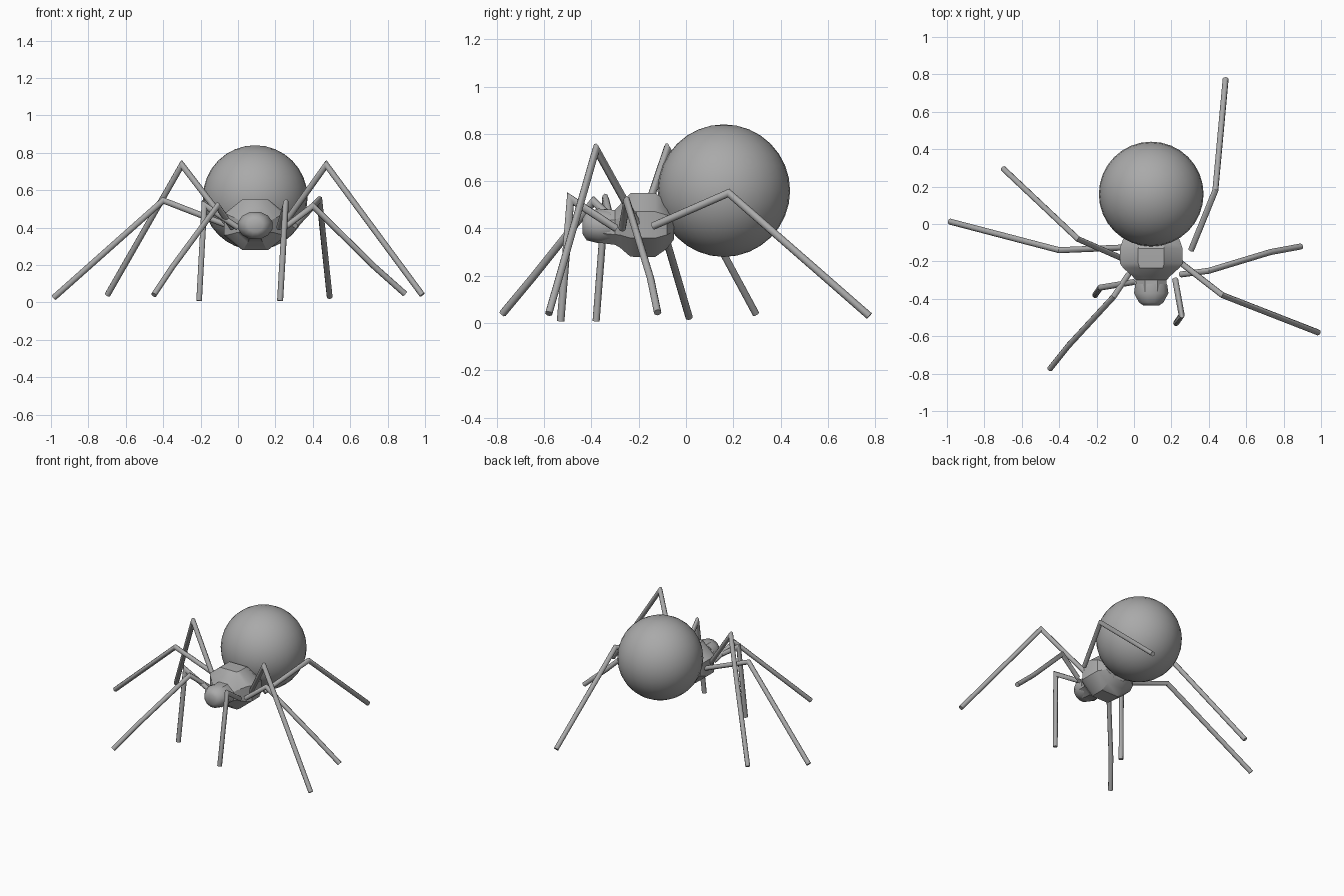
import bpy, bmesh, math
from mathutils import Vector

if "Cube" in bpy.data.objects:
    bpy.data.objects.remove(bpy.data.objects["Cube"])

grey = bpy.data.materials.new("mid grey")
grey.diffuse_color = (0.40, 0.40, 0.40, 1)
grey.use_nodes = True
grey.node_tree.nodes["Principled BSDF"].inputs["Base Color"].default_value = grey.diffuse_color


def finish(name, bm, angle):
    """Turn a bmesh into a named object with smooth-by-angle shading."""
    bmesh.ops.recalc_face_normals(bm, faces=bm.faces)
    mesh = bpy.data.meshes.new(name)
    bm.to_mesh(mesh)
    bm.free()
    mesh.materials.append(grey)
    ob = bpy.data.objects.new(name, mesh)
    bpy.context.collection.objects.link(ob)
    bpy.ops.object.select_all(action='DESELECT')
    ob.select_set(True)
    bpy.context.view_layer.objects.active = ob
    bpy.ops.object.shade_smooth_by_angle(angle=math.radians(angle))
    return ob


def skin(name, rings, angle):
    """Bridge equal-sized rings of points and cap both ends."""
    bm = bmesh.new()
    loops = [[bm.verts.new(p) for p in ring] for ring in rings]
    n = len(loops[0])
    for a, b in zip(loops, loops[1:]):
        for i in range(n):
            j = (i + 1) % n
            bm.faces.new((a[i], a[j], b[j], b[i]))
    bm.faces.new(loops[0])
    bm.faces.new(loops[-1])
    return finish(name, bm, angle)


def leg(name, points, radius=0.016, sides=8):
    """Tube along a bent path, mitred at each joint."""
    pts = [Vector(p) for p in points]
    dirs = [(b - a).normalized() for a, b in zip(pts, pts[1:])]
    u = dirs[0].orthogonal().normalized()
    v = dirs[0].cross(u)
    ring = []
    for i in range(sides):
        t = math.tau * i / sides
        ring.append(pts[0] + radius * (math.cos(t) * u + math.sin(t) * v))
    rings = [ring]
    for k, d in enumerate(dirs):
        end = pts[k + 1]
        normal = (d + dirs[k + 1]).normalized() if k + 1 < len(dirs) else d
        ring = [p + d * ((end - p).dot(normal) / d.dot(normal)) for p in ring]
        rings.append(ring)
    skin(name, rings, 50)


def body_ring(y, half_x, mid_z, half_z, sides=8):
    """Elliptical cross-section with flat top, bottom and sides."""
    grow = 1 / math.cos(math.pi / sides)
    ring = []
    for i in range(sides):
        t = math.tau * (i + 0.5) / sides
        ring.append((0.092 + half_x * grow * math.cos(t), y,
                     mid_z + half_z * grow * math.sin(t)))
    return ring


# Abdomen
bm = bmesh.new()
bmesh.ops.create_uvsphere(bm, u_segments=32, v_segments=16, radius=0.28)
bmesh.ops.translate(bm, verts=bm.verts, vec=(0.092, 0.16, 0.56))
finish("abdomen", bm, 40)

# Thorax, narrowing forward into the neck
skin("thorax", [body_ring(*r) for r in (
    (-0.37, 0.080, 0.410, 0.070), (-0.30, 0.083, 0.405, 0.074),
    (-0.28, 0.100, 0.410, 0.090), (-0.235, 0.150, 0.415, 0.134),
    (-0.21, 0.168, 0.415, 0.135), (-0.13, 0.168, 0.415, 0.135),
    (-0.08, 0.150, 0.415, 0.100), (-0.05, 0.100, 0.415, 0.060))], 30)

# Head
skin("head", [body_ring(*r, 12) for r in (
    (-0.437, 0.040, 0.410, 0.033), (-0.42, 0.065, 0.410, 0.060),
    (-0.37, 0.092, 0.411, 0.073), (-0.32, 0.085, 0.410, 0.070))], 50)

# Legs: hip, knee, (ankle), foot
leg("left_front_leg", [(-0.03, -0.27, 0.40), (-0.11, -0.39, 0.515),
                       (-0.35, -0.65, 0.19), (-0.45, -0.775, 0.04)])
leg("left_second_leg", [(0.00, -0.31, 0.40), (-0.18, -0.34, 0.52),
                        (-0.208, -0.38, 0.008)])
leg("left_third_leg", [(-0.04, -0.125, 0.405), (-0.40, -0.14, 0.545),
                       (-0.985, 0.013, 0.025)])
leg("left_rear_leg", [(-0.05, -0.19, 0.41), (-0.30, -0.08, 0.735),
                      (-0.698, 0.295, 0.04)])
leg("right_front_leg", [(0.22, -0.295, 0.40), (0.255, -0.488, 0.525),
                        (0.225, -0.53, 0.008)])
leg("right_second_leg", [(0.24, -0.20, 0.41), (0.472, -0.38, 0.735),
                         (0.985, -0.58, 0.04)])
leg("right_third_leg", [(0.25, -0.27, 0.40), (0.40, -0.25, 0.515),
                        (0.73, -0.15, 0.19), (0.893, -0.12, 0.045)])
leg("right_rear_leg", [(0.305, -0.14, 0.41), (0.435, 0.18, 0.55),
                       (0.49, 0.775, 0.03)])
